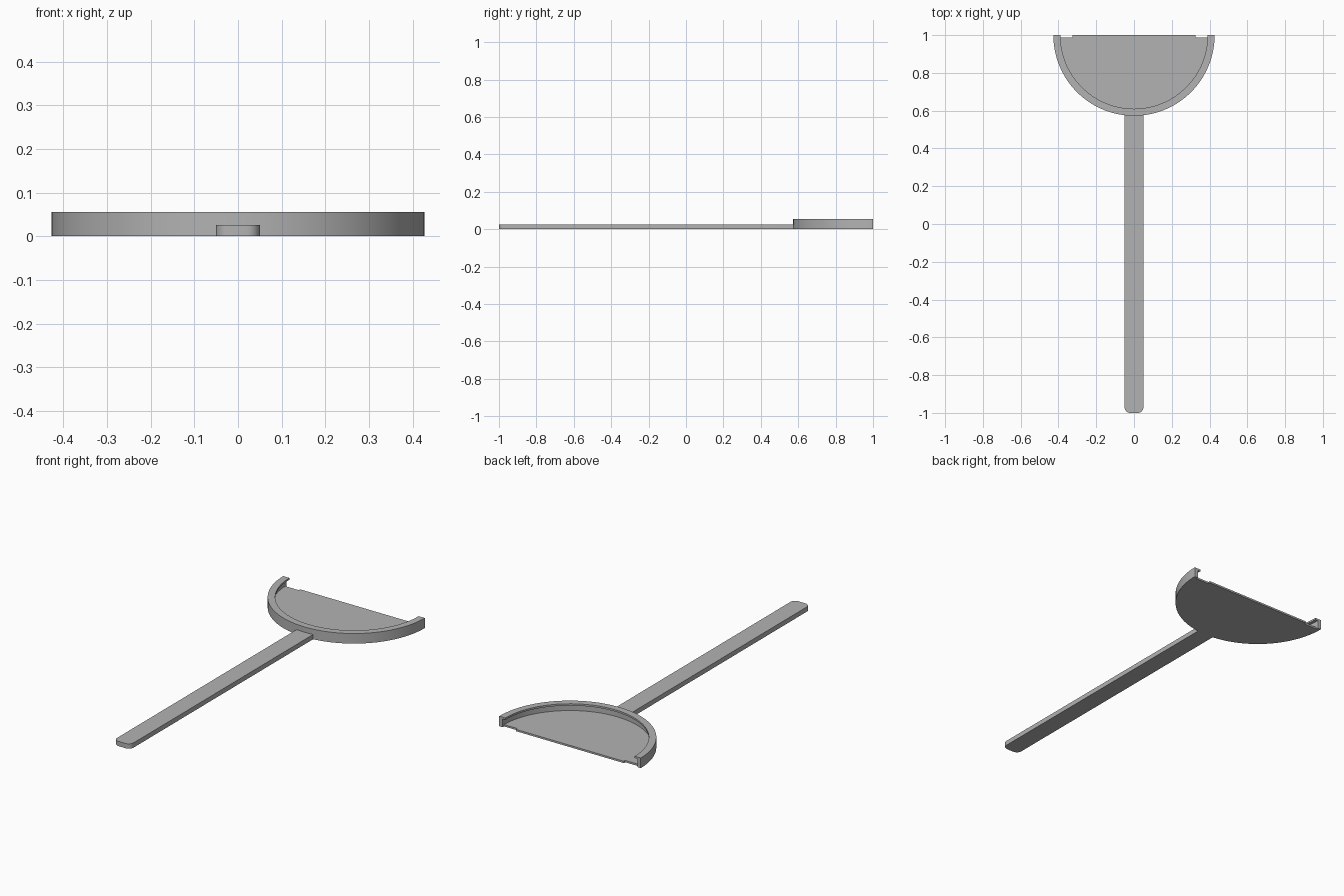
import bpy, bmesh, math

cube = bpy.data.objects.get("Cube")
if cube:
    bpy.data.objects.remove(cube, do_unlink=True)

grey = bpy.data.materials.new("plain_grey")
grey.use_nodes = True
colour = (0.45, 0.45, 0.45, 1)
grey.diffuse_color = colour
grey.node_tree.nodes["Principled BSDF"].inputs["Base Color"].default_value = colour

OUTER, WALL, LIP = 0.427, 0.407, 0.39   # radii of the half ring
RIM_H, LIP_H, FLOOR_H, HANDLE_H = 0.055, 0.01, 0.01, 0.026
STEPS = 64


def finish(name, bm):
    bmesh.ops.recalc_face_normals(bm, faces=bm.faces)
    mesh = bpy.data.meshes.new(name)
    bm.to_mesh(mesh)
    bm.free()
    mesh.materials.append(grey)
    obj = bpy.data.objects.new(name, mesh)
    bpy.context.collection.objects.link(obj)
    bpy.ops.object.select_all(action="DESELECT")
    obj.select_set(True)
    bpy.context.view_layer.objects.active = obj
    bpy.ops.object.shade_smooth_by_angle(angle=math.radians(30))
    return obj


def plate(name, outline, height):
    """Extrude a flat outline upward from the ground."""
    bm = bmesh.new()
    face = bm.faces.new([bm.verts.new((x, y, 0)) for x, y in outline])
    top = bmesh.ops.extrude_face_region(bm, geom=[face])["geom"]
    verts = [v for v in top if isinstance(v, bmesh.types.BMVert)]
    bmesh.ops.translate(bm, verts=verts, vec=(0, 0, height))
    return finish(name, bm)


def arc(cx, cy, radius, start, end, steps):
    angles = [start + (end - start) * i / steps for i in range(steps + 1)]
    return [(cx + radius * math.cos(a), cy + radius * math.sin(a)) for a in angles]


# Half-ring rim: a wall with a small lip overhanging the inside
profile = [(OUTER, 0), (OUTER, RIM_H), (LIP, RIM_H),
           (LIP, RIM_H - LIP_H), (WALL, RIM_H - LIP_H), (WALL, 0)]
bm = bmesh.new()
rings = []
for i in range(STEPS + 1):
    a = math.pi + math.pi * i / STEPS
    rings.append([bm.verts.new((r * math.cos(a), 1 + r * math.sin(a), z)) for r, z in profile])
for a, b in zip(rings, rings[1:]):
    for j in range(len(profile)):
        k = (j + 1) % len(profile)
        bm.faces.new((a[j], a[k], b[k], b[j]))
bm.faces.new(rings[0])
bm.faces.new(rings[-1])
finish("rim", bm)

# Half-disc floor, its straight edge notched beside each end of the rim
NOTCH_X, NOTCH_Y = 0.325, 0.988
dip = math.asin((1 - NOTCH_Y) / WALL)
outline = arc(0, 1, WALL, math.pi + dip, math.tau - dip, STEPS)
outline += [(NOTCH_X, NOTCH_Y), (NOTCH_X, 1), (-NOTCH_X, 1), (-NOTCH_X, NOTCH_Y)]
plate("floor", outline, FLOOR_H)

# Long flat handle with rounded corners at the free end
HALF, R = 0.05, 0.03
outline = arc(-HALF + R, -1 + R, R, math.pi, 1.5 * math.pi, 8)
outline += arc(HALF - R, -1 + R, R, 1.5 * math.pi, math.tau, 8)
outline += [(HALF, 0.58), (-HALF, 0.58)]
plate("handle", outline, HANDLE_H)
